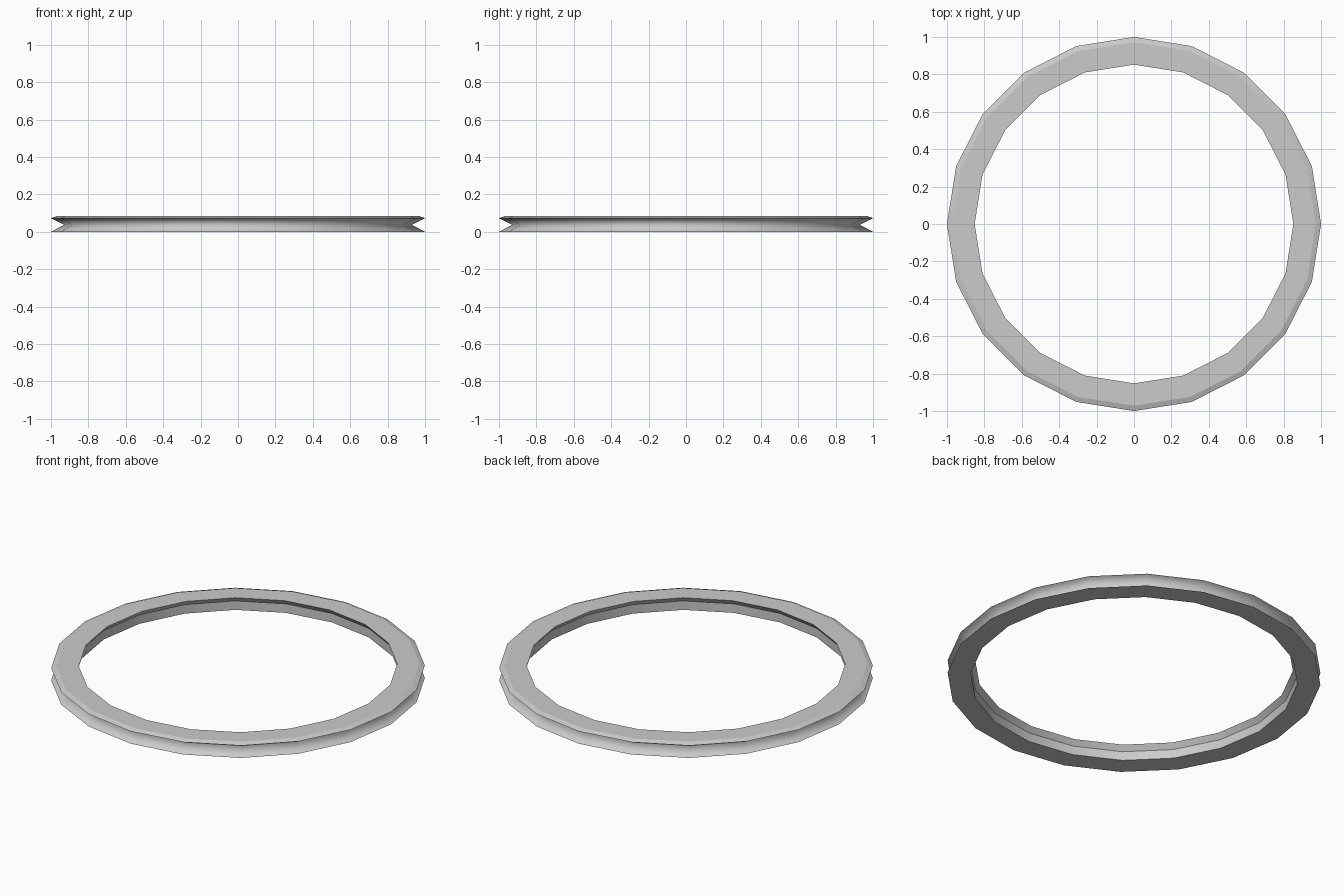
import bpy, bmesh
from math import cos, sin, pi

if "Cube" in bpy.data.objects:
    bpy.data.objects.remove(bpy.data.objects["Cube"])

SIDES = 20

# Cross-section (radius, height): grooved rim, bevelled top, stepped bore
profile = [
    (1.0, 0.0),
    (0.93, 0.037),    # bottom of the outer groove
    (1.0, 0.073),
    (0.972, 0.083),   # top bevel
    (0.852, 0.083),
    (0.876, 0.053),   # undercut of the bore
    (0.876, 0.0),
]
GROOVE = 1

# Grooved ring: sweep the closed profile around z
bm = bmesh.new()
rings = []
for r, z in profile:
    rings.append([bm.verts.new((r * cos(2 * pi * i / SIDES),
                                r * sin(2 * pi * i / SIDES), z))
                  for i in range(SIDES)])
n = len(rings)
for k in range(n):
    a, b = rings[k], rings[(k + 1) % n]
    for i in range(SIDES):
        j = (i + 1) % SIDES
        bm.faces.new((a[i], a[j], b[j], b[i])).smooth = True
bmesh.ops.recalc_face_normals(bm, faces=bm.faces)

# Profile corners stay crisp, the groove and the sides are smooth
for k, ring in enumerate(rings):
    if k != GROOVE:
        for i in range(SIDES):
            bm.edges.get((ring[i], ring[(i + 1) % SIDES])).smooth = False

mesh = bpy.data.meshes.new("grooved_ring")
bm.to_mesh(mesh)
bm.free()
bpy.context.collection.objects.link(bpy.data.objects.new("grooved_ring", mesh))
